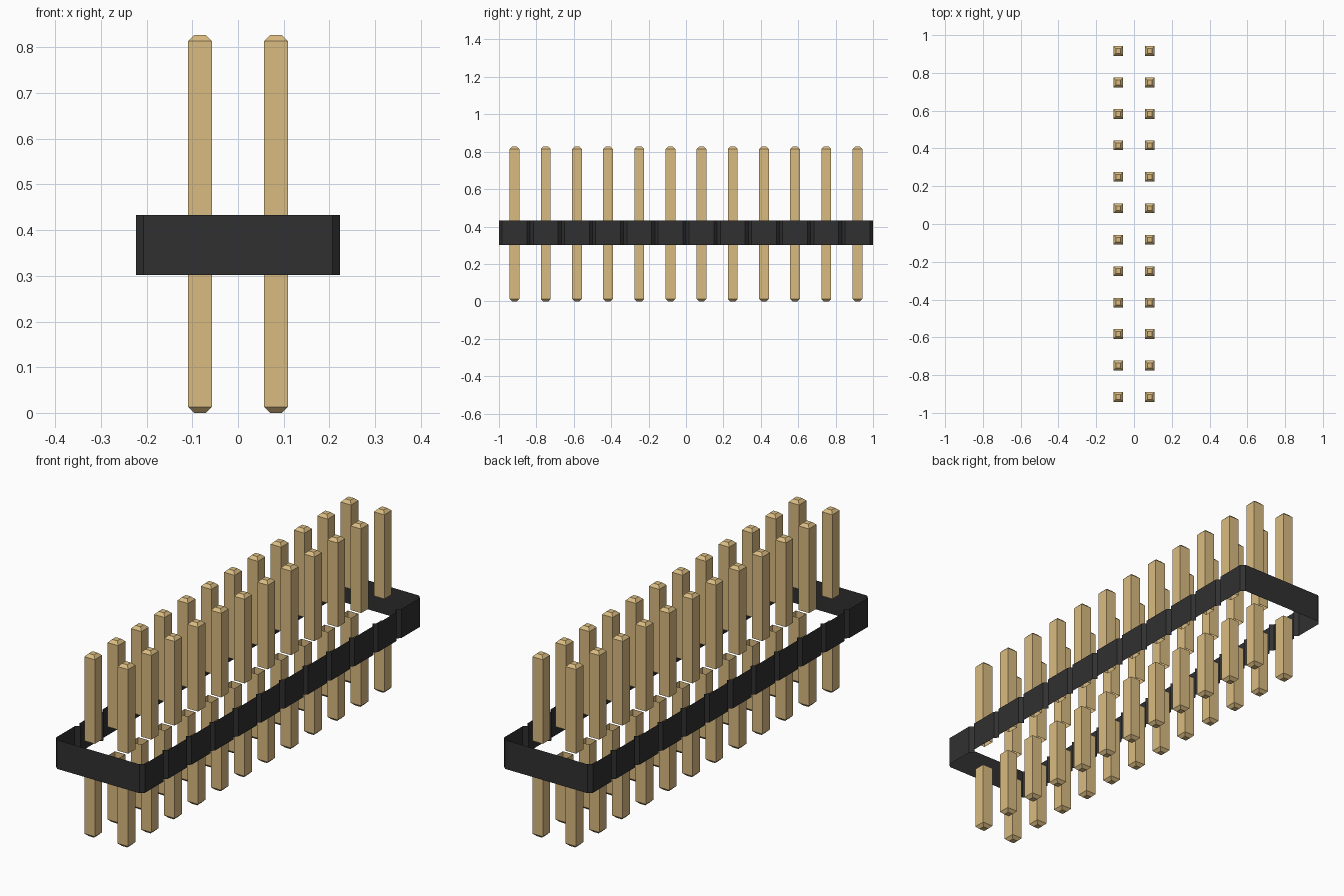
import bpy, bmesh

cube = bpy.data.objects.get("Cube")
if cube:
    bpy.data.objects.remove(cube, do_unlink=True)

COUNT = 12                      # pins per row
PITCH = 2 / COUNT
NOTCH = PITCH / 10              # corner chamfer of each housing unit
HALF_X = 0.223                  # housing half width
Z_LOW, Z_HIGH, TOP = 0.302, 0.433, 0.827
PIN = 0.0262                    # pin half width
TIP = 0.0131                    # pin tip chamfer


def material(name, color):
    mat = bpy.data.materials.new(name)
    mat.use_nodes = True
    rgba = (*color, 1)
    mat.diffuse_color = rgba
    mat.node_tree.nodes["Principled BSDF"].inputs["Base Color"].default_value = rgba
    return mat


def loft(name, rings, mat, cap_last=False):
    """Skin a stack of closed rings, optionally closing the last one."""
    bm = bmesh.new()
    loops = [[bm.verts.new(p) for p in ring] for ring in rings]
    for low, high in zip(loops, loops[1:]):
        n = len(low)
        for i in range(n):
            j = (i + 1) % n
            bm.faces.new((low[i], low[j], high[j], high[i]))
    if cap_last:
        bm.faces.new(loops[-1])
    # Lofts that run downward need their faces turned outward
    if rings[-1][0][2] < rings[0][0][2]:
        bmesh.ops.reverse_faces(bm, faces=bm.faces[:])
    mesh = bpy.data.meshes.new(name)
    bm.to_mesh(mesh)
    bm.free()
    mesh.materials.append(mat)
    obj = bpy.data.objects.new(name, mesh)
    bpy.context.collection.objects.link(obj)
    return obj


def square(x, y, z, half):
    return [(x + sx * half, y + sy * half, z)
            for sx, sy in ((-1, -1), (1, -1), (1, 1), (-1, 1))]


black = material("black plastic", (0.03, 0.03, 0.03))
gold = material("gold metal", (0.70, 0.50, 0.22))

# Housing: open band, with a V notch between neighbouring units
side = [(HALF_X - NOTCH, -1)]
for k in range(COUNT):
    y0 = -1 + k * PITCH
    side += [(HALF_X, y0 + NOTCH),
             (HALF_X, y0 + PITCH - NOTCH),
             (HALF_X - NOTCH, y0 + PITCH)]
outline = side + [(-x, -y) for x, y in side]
loft("housing_wall",
     [[(x, y, z) for x, y in outline] for z in (Z_LOW, Z_HIGH)], black)

# Pins: a part above and a part below the housing, each with a chamfered tip
for column, x in (("right", -PITCH / 2), ("left", PITCH / 2)):
    for k in range(COUNT):
        y = -1 + (k + 0.5) * PITCH
        for part, start, end, inward in (("upper", Z_HIGH, TOP, -TIP),
                                         ("lower", Z_LOW, 0, TIP)):
            loft(f"{part}_pin_{column}_{k + 1}",
                 [square(x, y, start, PIN),
                  square(x, y, end + inward, PIN),
                  square(x, y, end, PIN - TIP)],
                 gold, cap_last=True)
